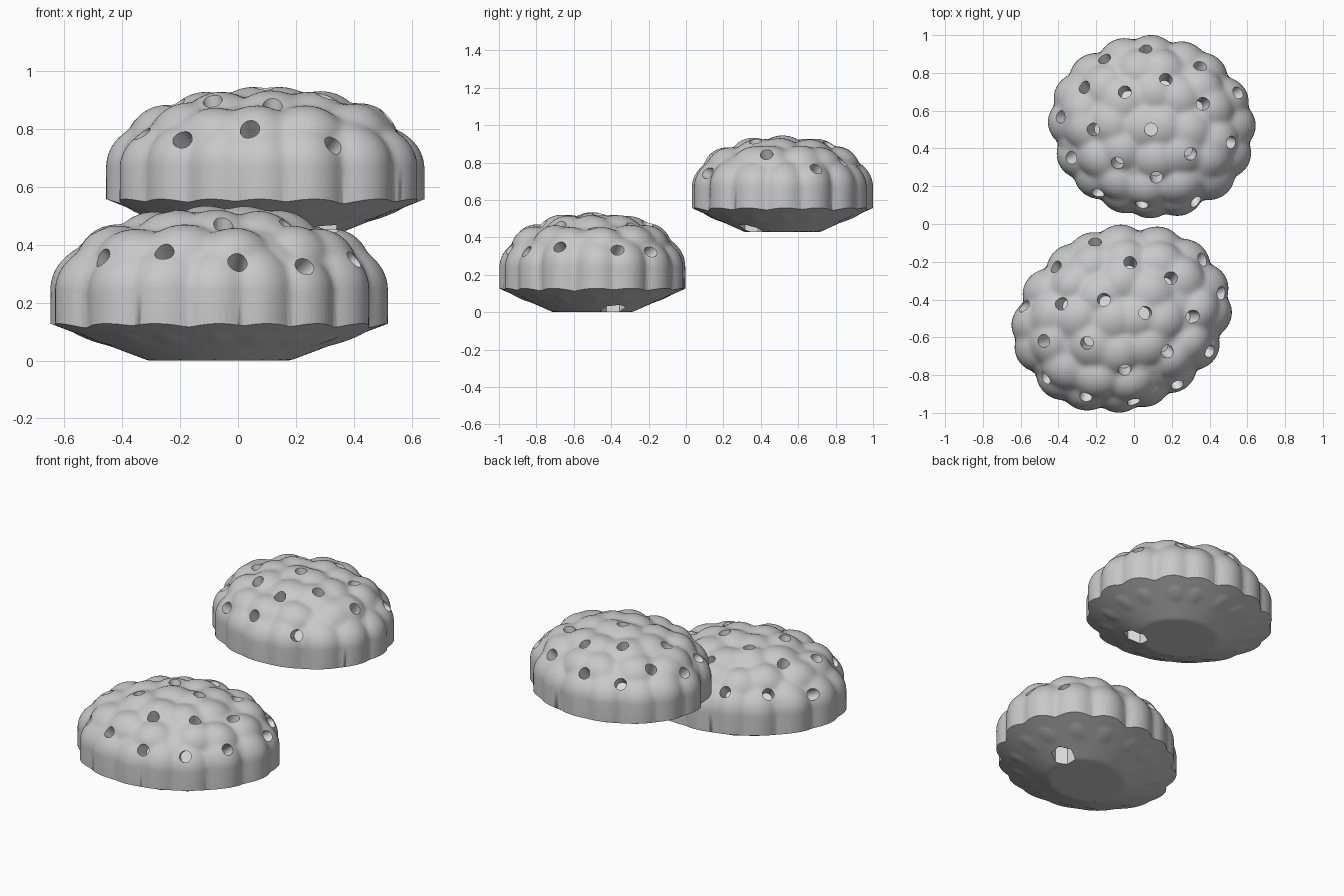
import bpy, bmesh, math, random
from mathutils import Vector, Matrix

cube = bpy.data.objects.get("Cube")
if cube:
    bpy.data.objects.remove(cube, do_unlink=True)


def make_material(name, value):
    mat = bpy.data.materials.new(name)
    mat.use_nodes = True
    colour = (value, value, value, 1)
    mat.diffuse_color = colour
    mat.node_tree.nodes["Principled BSDF"].inputs["Base Color"].default_value = colour
    return mat


STONE = make_material("stone grey", 0.58)
HOLLOW = make_material("pale hollow grey", 0.75)
RIM_Z, BELOW = 0.235, 0.215      # height of the widest ring, depth of the underside
FULL_TOP, FULL_BELOW = 2.2, 2.6  # fullness of the curve above and below the rim


def add_object(name, bm):
    mesh = bpy.data.meshes.new(name)
    bm.to_mesh(mesh)
    bm.free()
    mesh.materials.append(STONE)
    mesh.materials.append(HOLLOW)
    obj = bpy.data.objects.new(name, mesh)
    bpy.context.collection.objects.link(obj)
    return obj


def dome_height(s):
    return (1 - s ** FULL_TOP) ** (1 / FULL_TOP)


def dome_normal(q, size, e):
    s = math.hypot(q.x, q.y) ** (e - 2)
    return Vector((q.x * s / size[0], q.y * s / size[1],
                   math.copysign(abs(q.z) ** (e - 1), q.z) / size[2])).normalized()


def widen(u, v, skew):
    """Outline factor that makes one diagonal longer than the other."""
    return 1 + skew * 2 * u * v / max(u * u + v * v, 1e-6)


def lumpy_bm(rx, ry, top, skew, start, rng):
    """Domed body covered in rounded lobes, on a low flat foot."""
    # Tall lobes around the rim
    count = 16
    rim = [(start + i * math.tau / count + (rng.uniform(-0.06, 0.06) if i else 0),
            rng.uniform(-0.03, 0.03)) for i in range(count)]
    # Round lobes over the crown, in rings
    crown = []
    for ring, (n, reach) in enumerate(((13, 0.75), (8, 0.42), (2, 0.13))):
        for i in range(n):
            a = start + (i + 0.5 * (ring + 1)) * math.tau / n + rng.uniform(-0.12, 0.12)
            s = reach + rng.uniform(-0.05, 0.05)
            crown.append(Vector((rx * s * math.cos(a), ry * s * math.sin(a),
                                 top * dome_height(s))))

    bm = bmesh.new()
    bmesh.ops.create_icosphere(bm, subdivisions=6, radius=1)
    for vert in bm.verts:
        d = vert.co.normalized()
        h, e = (top, FULL_TOP) if d.z > 0 else (BELOW, FULL_BELOW)
        q = d * (math.hypot(d.x, d.y) ** e + abs(d.z) ** e) ** (-1 / e)
        p = Vector((rx * q.x, ry * q.y, h * q.z))
        r, angle = math.hypot(p.x, p.y), math.atan2(p.y, p.x)
        dist = [(r * math.remainder(angle - a, math.tau)) ** 2
                + 0.35 * max(0, p.z - dz) ** 2 for a, dz in rim]
        dist += [(p - c).length_squared for c in crown]
        near = min(dist)
        near -= math.log(sum(math.exp(-400 * (x - near)) for x in dist)) / 400
        p -= dome_normal(q, (rx, ry, h), e) * 2.8 * min(max(near, 0), 0.013)
        # Foot: a flat disc with a shallow cone around it
        if d.z < 0:
            reach = math.hypot(p.x / rx, p.y / ry)
            p.z = min(p.z, -RIM_Z + 0.22 * max(0, reach - 0.42))
            p.z = max(p.z, -RIM_Z)
        k = widen(q.x, q.y, skew)
        vert.co = (p.x * k, p.y * k, p.z)
    return bm


def cutter_bm(rx, ry, top, skew, centre, holes, drain):
    """Round bores normal to the dome, plus one six-sided pocket below."""
    bm = bmesh.new()
    for x, y in holes:
        u, v = (x - centre.x) / rx, (y - centre.y) / ry
        k = widen(u, v, skew)
        f = min(1 / k, 0.96 / max(math.hypot(u, v), 0.01))
        u, v = u * f, v * f
        q = Vector((u, v, dome_height(math.hypot(u, v))))
        normal = dome_normal(q, (rx, ry, top), FULL_TOP)
        place = Matrix.Translation((u * rx * k, v * ry * k, q.z * top)) \
            @ normal.to_track_quat('Z', 'Y').to_matrix().to_4x4()
        bmesh.ops.create_cone(bm, cap_ends=True, segments=20, radius1=0.034,
                              radius2=0.034, depth=0.28, matrix=place)
    place = Matrix.Translation((drain[0] - centre.x, drain[1] - centre.y, -RIM_Z))
    bmesh.ops.create_cone(bm, cap_ends=True, segments=6, radius1=0.07,
                          radius2=0.07, depth=0.22, matrix=place)
    for f in bm.faces:
        f.material_index = 1
    return bm


def build_rock(name, centre, rx, ry, top, skew, start, seed, holes, drain):
    rock = add_object(name, lumpy_bm(rx, ry, top, skew, start, random.Random(seed)))
    cutter = add_object(name + "_hole_cutter",
                        cutter_bm(rx, ry, top, skew, centre, holes, drain))
    cutter.hide_render = True
    rock.location = cutter.location = centre
    mod = rock.modifiers.new("holes", 'BOOLEAN')
    mod.operation = 'DIFFERENCE'
    mod.solver = 'EXACT'
    mod.use_self = True
    mod.object = cutter
    bpy.ops.object.select_all(action='DESELECT')
    bpy.context.view_layer.objects.active = rock
    rock.select_set(True)
    bpy.context.view_layer.update()
    bpy.ops.object.modifier_apply(modifier=mod.name)
    bpy.data.objects.remove(cutter, do_unlink=True)
    bpy.ops.object.shade_smooth_by_angle(angle=math.radians(50))


# Lower rock at the front
build_rock("front_rock", Vector((-0.065, -0.5, RIM_Z)), 0.58, 0.498, 0.3, 0.06,
           -math.pi / 2, 4,
           [(-.21, -.08), (-.43, -.21), (-.02, -.2), (.2, -.28), (.38, -.17),
            (-.61, -.43), (-.39, -.42), (-.16, -.4), (.06, -.47), (.32, -.49),
            (.48, -.36), (-.48, -.62), (-.25, -.63), (.18, -.68), (.41, -.68),
            (-.48, -.83), (-.05, -.78), (-.26, -.93), (0, -.96), (.25, -.88)],
           (.2, -.39))

# Raised rock at the back
build_rock("back_rock", Vector((0.095, 0.515, 0.43 + RIM_Z)), 0.55, 0.485, 0.28, -0.02,
           math.pi / 2, 9,
           [(.06, .94), (-.17, .9), (.36, .85), (.17, .77), (.56, .7),
            (-.27, .73), (-.05, .7), (.37, .64), (-.4, .57), (-.22, .5),
            (.09, .5), (.52, .43), (-.35, .34), (-.09, .32), (.3, .37),
            (.12, .24), (-.2, .15), (.04, .09), (.34, .09)],
           (.28, .35))
